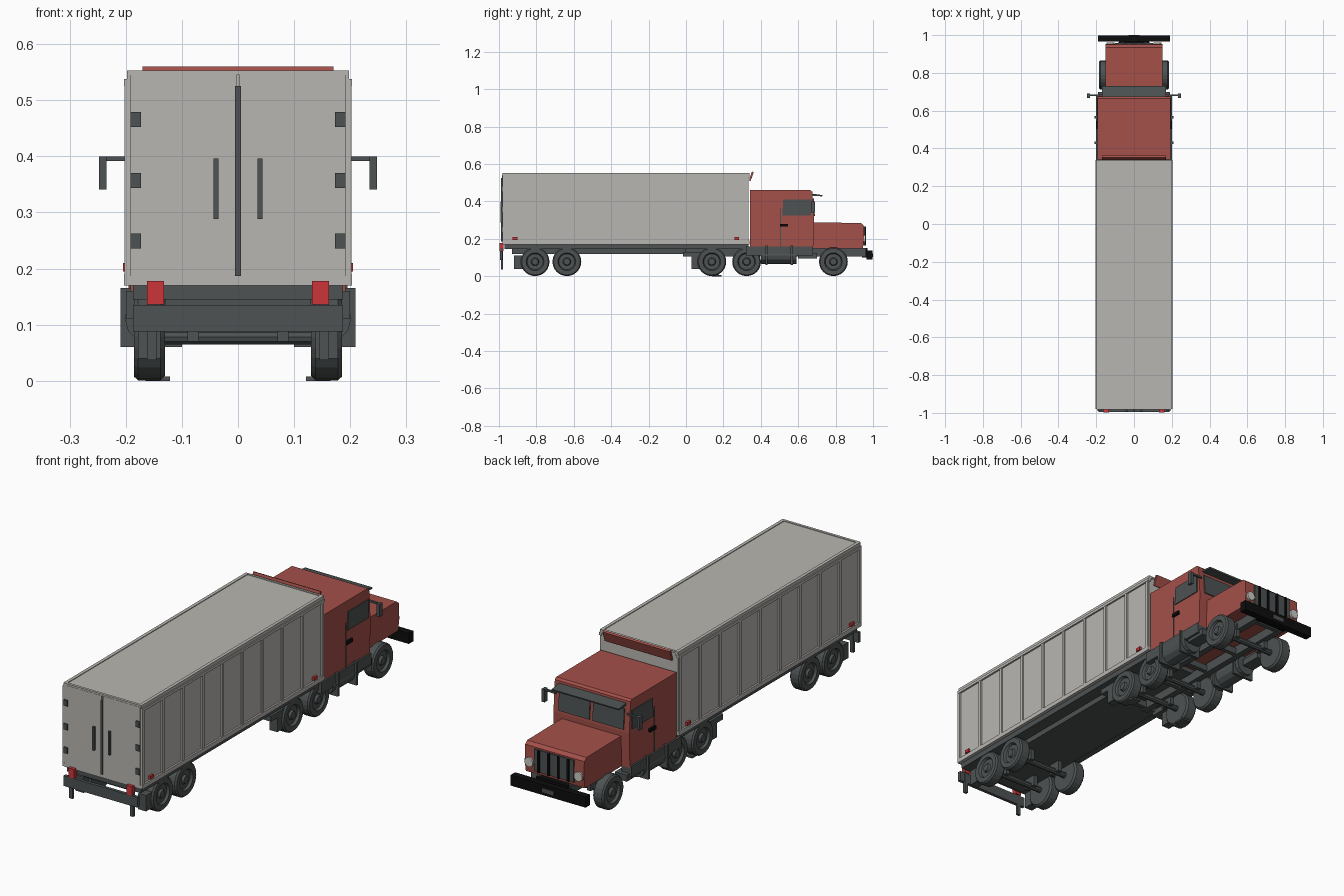
import bpy, bmesh, math
from mathutils import Vector, Matrix


def material(name, r, g, b):
    m = bpy.data.materials.new(name)
    m.diffuse_color = (r, g, b, 1)
    return m


RED = material("cab_red", 0.37, 0.08, 0.066)
GREY = material("trailer_grey", 0.48, 0.47, 0.44)
DARK = material("dark_grey", 0.074, 0.085, 0.085)
BLACK = material("black", 0.004, 0.004, 0.004)
LAMP = material("lamp_red", 0.6, 0.036, 0.04)
GLASS = material("headlight_white", 0.6, 0.6, 0.56)


def finish(name, bm, mat):
    bmesh.ops.recalc_face_normals(bm, faces=bm.faces)
    me = bpy.data.meshes.new(name)
    bm.to_mesh(me)
    bm.free()
    me.materials.append(mat)
    ob = bpy.data.objects.new(name, me)
    bpy.context.collection.objects.link(ob)
    return ob


def boxes(name, mat, *spans, mirror=False):
    """One object of boxes given as (x0, x1, y0, y1, z0, z1)."""
    bm = bmesh.new()
    for x0, x1, y0, y1, z0, z1 in spans:
        for s in ((1, -1) if mirror else (1,)):
            mat4 = Matrix.Translation((s * (x0 + x1) / 2, (y0 + y1) / 2, (z0 + z1) / 2))
            mat4 = mat4 @ Matrix.Diagonal((x1 - x0, y1 - y0, z1 - z0, 1))
            bmesh.ops.create_cube(bm, size=1, matrix=mat4)
    return finish(name, bm, mat)


def extrude_x(name, mat, profile, *spans):
    """Extrude a (y, z) outline along x over each (x0, x1) span."""
    bm = bmesh.new()
    for x0, x1 in spans:
        f = bm.faces.new([bm.verts.new((x0, y, z)) for y, z in profile])
        new = bmesh.ops.extrude_face_region(bm, geom=[f])["geom"]
        bmesh.ops.translate(bm, vec=(x1 - x0, 0, 0),
                            verts=[v for v in new if isinstance(v, bmesh.types.BMVert)])
    return finish(name, bm, mat)


def cylinders(name, mat, axis, radius, length, centres, sides=16):
    bm = bmesh.new()
    rot = Vector((0, 0, 1)).rotation_difference(Vector(axis)).to_matrix().to_4x4()
    for c in centres:
        bmesh.ops.create_cone(bm, cap_ends=True, segments=sides, radius1=radius, radius2=radius,
                              depth=length, matrix=Matrix.Translation(c) @ rot)
    return finish(name, bm, mat)


def wheel(name, side, y, r=0.077):
    """Lathed tyre with a recessed rim and a raised hub."""
    profile = [(0.13, 0.0), (0.13, 0.9), (0.138, 1.0), (0.178, 1.0), (0.185, 0.92),
               (0.185, 0.62), (0.174, 0.55), (0.174, 0.28), (0.184, 0.22), (0.184, 0.0)]
    bm = bmesh.new()
    vs = [bm.verts.new((side * x, y, r + 0.001 + k * r)) for x, k in profile]
    es = [bm.edges.new(p) for p in zip(vs, vs[1:])]
    bmesh.ops.spin(bm, geom=vs + es, cent=(0, y, r + 0.001), axis=(1, 0, 0),
                   angle=math.tau, steps=24)
    bmesh.ops.remove_doubles(bm, verts=bm.verts, dist=1e-5)
    return finish(name, bm, DARK)


# ---- Trailer body, frame rails and side ribs ----
boxes("trailer_body", GREY, (-0.195, 0.195, -0.975, 0.335, 0.17, 0.55))
Y0, Y1, PANELS = -0.98, 0.34, 9
step = (Y1 - Y0 - 0.02) / PANELS
ribs = [(0.19, 0.202, Y0 + i * step, Y0 + i * step + 0.014, 0.17, 0.535) for i in range(PANELS + 1)]
boxes("trailer_side_ribs", GREY, *ribs, mirror=True)
boxes("trailer_side_rails", GREY, (0.19, 0.203, Y0, Y1, 0.17, 0.19),
      (0.19, 0.203, Y0, Y1, 0.525, 0.538), (0.183, 0.198, Y0, Y1, 0.535, 0.553), mirror=True)
boxes("trailer_end_rails", GREY, (-0.195, 0.195, Y0 - 0.002, Y0 + 0.01, 0.17, 0.187),
      (-0.195, 0.195, Y0 - 0.002, Y0 + 0.01, 0.545, 0.553),
      (-0.195, 0.195, Y1 - 0.01, Y1, 0.17, 0.187), (-0.195, 0.195, Y1 - 0.01, Y1, 0.545, 0.553))

# ---- Rear doors ----
boxes("rear_doors", GREY, (0.003, 0.192, -0.983, -0.97, 0.187, 0.545), mirror=True)
boxes("door_seam", DARK, (-0.005, 0.005, -0.988, -0.975, 0.187, 0.525))
boxes("door_handles", DARK, (0.035, 0.044, -0.992, -0.98, 0.288, 0.396), mirror=True)
boxes("door_hinges", DARK, *[(0.173, 0.192, -0.989, -0.97, z - 0.0135, z + 0.0135)
                             for z in (0.249, 0.357, 0.466)], mirror=True)

# ---- Trailer underside ----
boxes("trailer_floor", DARK, (-0.187, 0.187, -0.97, 0.335, 0.145, 0.171))
boxes("trailer_chassis", DARK, (-0.13, 0.13, -0.93, 0.0, 0.12, 0.146))
boxes("rear_guard", DARK, (-0.187, 0.187, -0.995, -0.98, 0.088, 0.135))
boxes("rear_guard_posts", DARK, (0.145, 0.162, -0.99, -0.978, 0.037, 0.15), mirror=True)
boxes("tail_lamps", LAMP, (0.132, 0.162, -0.997, -0.975, 0.136, 0.178), mirror=True)
boxes("side_markers", LAMP, (0.195, 0.205, -0.927, -0.902, 0.195, 0.21),
      (0.195, 0.205, 0.258, 0.283, 0.195, 0.21), mirror=True)
boxes("landing_legs", DARK, (0.132, 0.152, 0.155, 0.175, 0.0, 0.15),
      (0.121, 0.165, 0.14, 0.19, 0.0, 0.008), mirror=True)
boxes("mud_flaps", DARK, (0.138, 0.178, -0.92, -0.87, 0.04, 0.112),
      (0.138, 0.178, 0.03, 0.08, 0.04, 0.112), (0.12, 0.178, -0.015, 0.08, 0.105, 0.13), mirror=True)

# ---- Wheels and axles ----
AXLES = (-0.807, -0.637, 0.138, 0.324, 0.788)
for i, y in enumerate(AXLES):
    for side, label in ((1, "right"), (-1, "left")):
        wheel(f"wheel_{label}_{i + 1}", side, y)
cylinders("axles", DARK, (1, 0, 0), 0.014, 0.28, [(0, y, 0.078) for y in AXLES], 10)
boxes("axle_brackets", DARK, *[(0.07, 0.09, y - 0.03, y + 0.03, 0.07, 0.135) for y in AXLES], mirror=True)

# ---- Tractor chassis, steps and tanks ----
boxes("tractor_rails", DARK, (0.055, 0.085, -0.01, 0.96, 0.105, 0.15), mirror=True)
boxes("tractor_crossmembers", DARK, *[(-0.06, 0.06, y, y + 0.02, 0.11, 0.14)
                                      for y in (0.0, 0.23, 0.42, 0.62, 0.9)])
boxes("side_steps", DARK, (0.15, 0.2, 0.32, 0.68, 0.11, 0.16),
      (0.13, 0.19, 0.6, 0.7, 0.095, 0.125), mirror=True)
cylinders("fuel_tanks", DARK, (0, 1, 0), 0.047, 0.19,
          [(s * 0.155, 0.495, 0.112) for s in (1, -1)], 12)
boxes("tank_straps", DARK, *[(0.1, 0.209, y - 0.006, y + 0.006, 0.06, 0.165)
                             for y in (0.43, 0.565)], mirror=True)

# ---- Cab and hood ----
extrude_x("cab", RED, [(0.342, 0.16), (0.68, 0.15), (0.685, 0.31), (0.675, 0.452), (0.665, 0.46),
                       (0.342, 0.46)], (-0.192, 0.192))
extrude_x("hood", RED, [(0.67, 0.148), (0.945, 0.148), (0.953, 0.2), (0.95, 0.272), (0.935, 0.285),
                        (0.67, 0.288)], (-0.15, 0.15))
extrude_x("roof_deflector", RED, [(0.337, 0.512), (0.345, 0.508), (0.362, 0.556), (0.352, 0.56)],
          (-0.17, 0.17))

# ---- Windows, visor and doors ----
extrude_x("windshield", DARK, [(0.67, 0.322), (0.689, 0.322), (0.683, 0.415), (0.67, 0.415)],
          (-0.165, -0.008), (0.008, 0.165))
extrude_x("side_windows", DARK, [(0.515, 0.325), (0.668, 0.325), (0.668, 0.41), (0.52, 0.41)],
          (0.188, 0.196), (-0.196, -0.188))
extrude_x("sun_visor", DARK, [(0.672, 0.431), (0.728, 0.427), (0.73, 0.434), (0.672, 0.442)],
          (-0.17, 0.17))
boxes("door_seams", DARK, (0.188, 0.195, 0.502, 0.507, 0.16, 0.365), mirror=True)
boxes("cab_door_handles", BLACK, (0.19, 0.202, 0.503, 0.545, 0.265, 0.28), mirror=True)
boxes("mirrors", DARK, (0.18, 0.248, 0.677, 0.686, 0.392, 0.4),
      (0.234, 0.248, 0.668, 0.69, 0.341, 0.4), mirror=True)

# ---- Nose: grille, headlights, bumper ----
boxes("grille", DARK, (-0.1, 0.1, 0.94, 0.957, 0.165, 0.266))
boxes("grille_bars", BLACK, *[(x - 0.005, x + 0.005, 0.95, 0.963, 0.165, 0.266)
                              for x in (-0.075, -0.025, 0.025, 0.075)])
cylinders("headlights", GLASS, (0, 1, 0), 0.021, 0.02,
          [(s * 0.125, 0.951, 0.2) for s in (1, -1)])
boxes("front_bumper", BLACK, (-0.19, 0.19, 0.965, 0.998, 0.09, 0.138),
      (-0.08, 0.08, 0.94, 0.97, 0.1, 0.15))
boxes("number_plate", DARK, (-0.03, 0.03, 0.99, 1.0, 0.103, 0.122))
